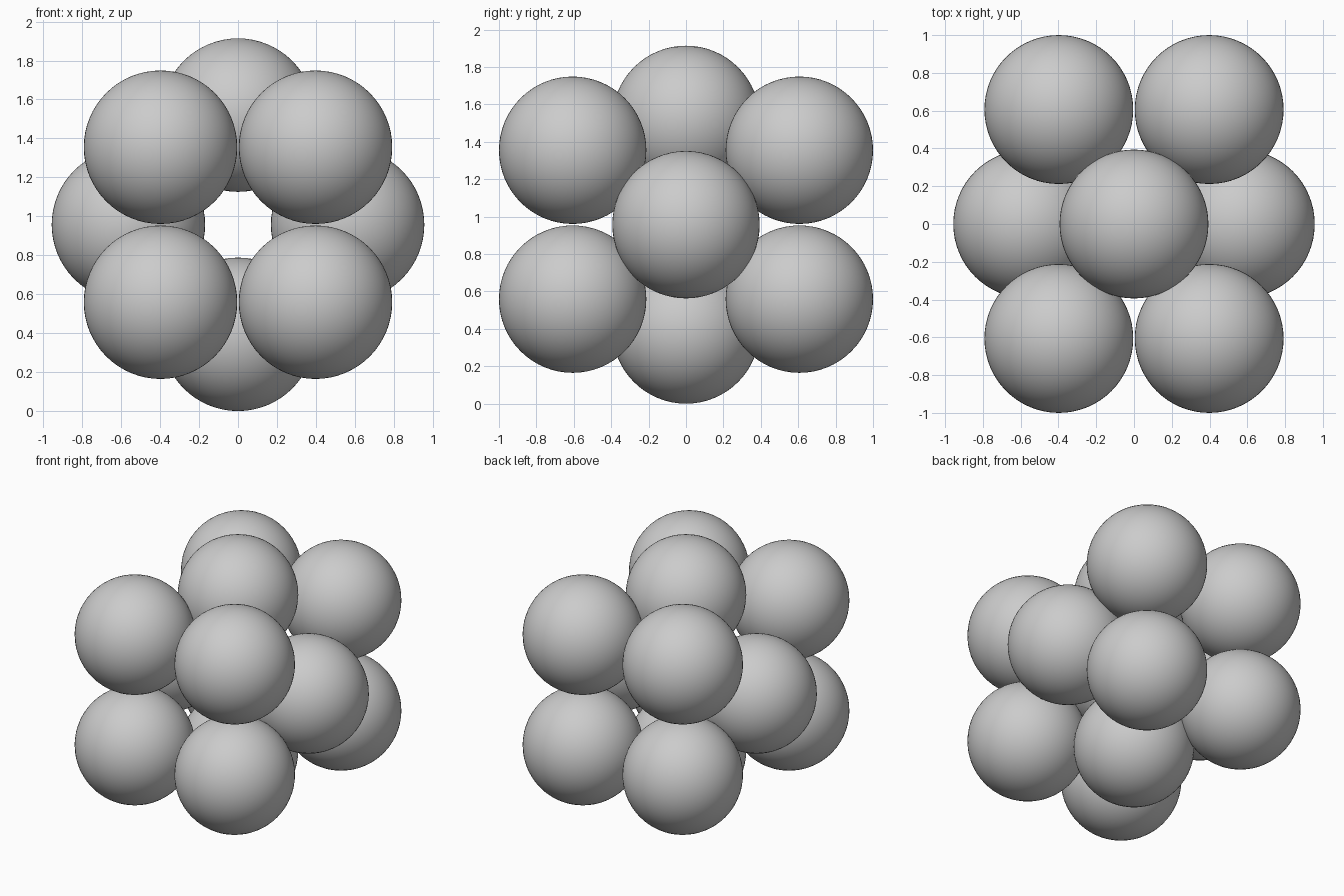
import bpy
from itertools import product

if "Cube" in bpy.data.objects:
    bpy.data.objects.remove(bpy.data.objects["Cube"])

R = 0.394          # ball radius
A = 0.398          # half spacing of each square cluster
Y = 1.0 - R        # front / back cluster depth
M = A * 2 ** 0.5   # middle ring radius
ZC = M + R         # centre height


def ball(name, x, y, z):
    bpy.ops.mesh.primitive_uv_sphere_add(segments=64, ring_count=32, radius=R,
                                         location=(x, y, ZC + z))
    ob = bpy.context.object
    ob.name = name
    bpy.ops.object.shade_smooth()


# Front and back squares of four balls
for sx, sy, sz in product((-1, 1), repeat=3):
    name = "_".join(("front" if sy < 0 else "back",
                     "upper" if sz > 0 else "lower",
                     "right" if sx > 0 else "left", "ball"))
    ball(name, sx * A, sy * Y, sz * A)

# Middle ring of four balls, turned 45 degrees
for name, x, z in (("right", M, 0), ("left", -M, 0), ("top", 0, M), ("bottom", 0, -M)):
    ball("middle_" + name + "_ball", x, 0, z)
